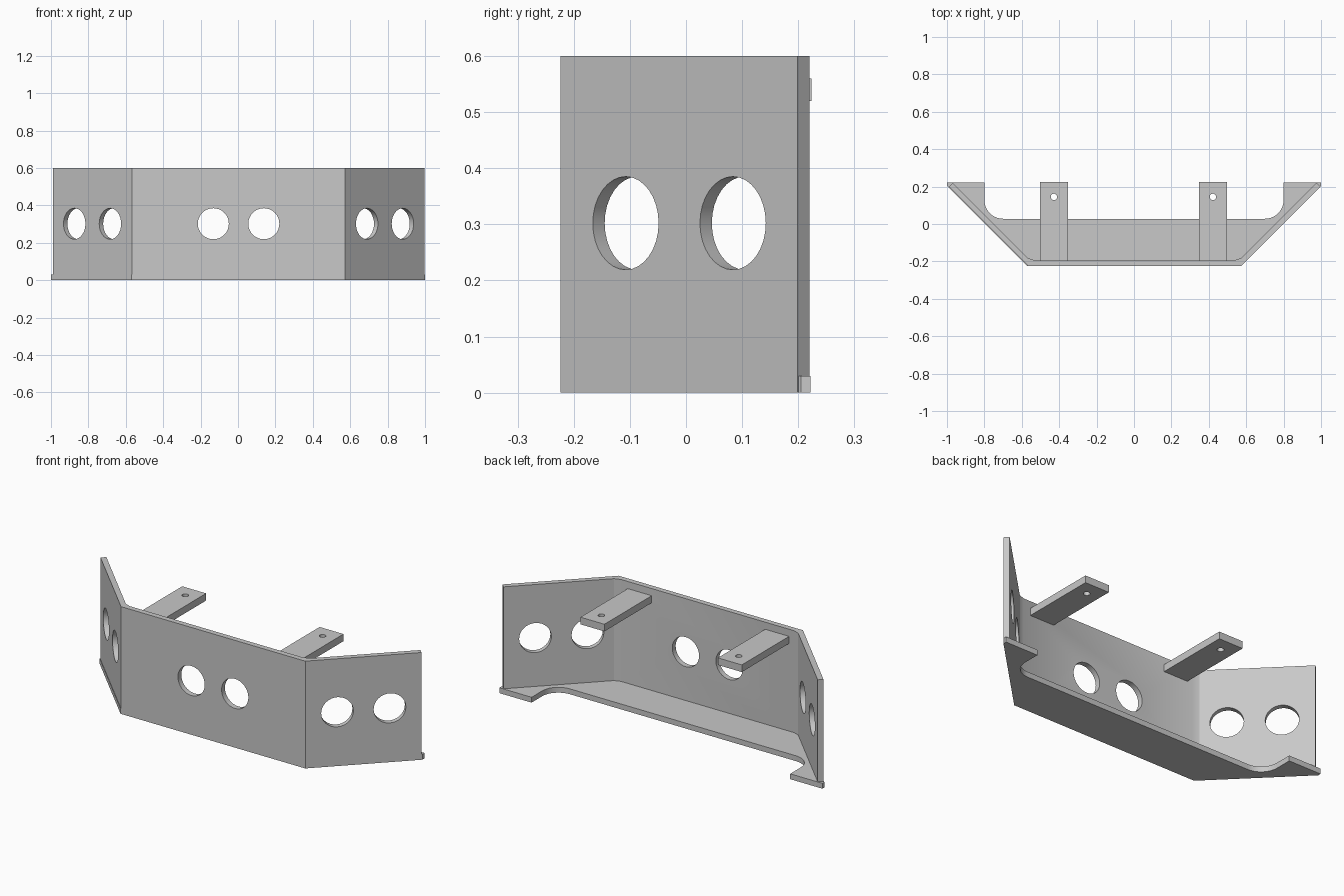
import bpy, bmesh, math
from mathutils import Vector, Matrix

cube = bpy.data.objects.get("Cube")
if cube:
    bpy.data.objects.remove(cube, do_unlink=True)

steel = bpy.data.materials.new("plain grey steel")
steel.use_nodes = True
GREY = (0.58, 0.58, 0.58, 1)
steel.diffuse_color = GREY
steel.node_tree.nodes["Principled BSDF"].inputs["Base Color"].default_value = GREY

HEIGHT, PLATE = 0.6, 0.03
FRONT, BACK = -0.224, 0.222
SHIFT = 0.003          # centre line of the walls
BEND = 0.57            # half width of the front wall
WING = 0.423           # wing run along x and y
HOLE_R = 0.083


def add_object(name, bm):
    bmesh.ops.recalc_face_normals(bm, faces=bm.faces[:])
    mesh = bpy.data.meshes.new(name)
    bm.to_mesh(mesh)
    bm.free()
    mesh.materials.append(steel)
    ob = bpy.data.objects.new(name, mesh)
    bpy.context.collection.objects.link(ob)
    return ob


def prism(name, outline, z0, z1):
    """Extrude a plan outline upwards."""
    bm = bmesh.new()
    face = bm.faces.new([bm.verts.new((x, y, z0)) for x, y in outline])
    up = bmesh.ops.extrude_face_region(bm, geom=[face])
    bmesh.ops.translate(bm, vec=(0, 0, z1 - z0),
                        verts=[v for v in up["geom"] if isinstance(v, bmesh.types.BMVert)])
    return add_object(name, bm)


def drill(ob, holes):
    """Cut round holes, each given as centre, axis and radius."""
    bm = bmesh.new()
    for centre, axis, radius in holes:
        turn = Vector(axis).to_track_quat('Z', 'Y').to_matrix().to_4x4()
        bmesh.ops.create_cone(bm, cap_ends=True, segments=32, radius1=radius, radius2=radius,
                              depth=0.2, matrix=Matrix.Translation(centre) @ turn)
    cutter = add_object("hole_cutter", bm)
    cutter.hide_render = True
    mod = ob.modifiers.new("holes", 'BOOLEAN')
    mod.operation, mod.solver, mod.object = 'DIFFERENCE', 'EXACT', cutter
    bpy.context.view_layer.objects.active = ob
    bpy.ops.object.modifier_apply(modifier=mod.name)
    bpy.data.objects.remove(cutter, do_unlink=True)


def smooth(ob):
    bpy.ops.object.select_all(action='DESELECT')
    ob.select_set(True)
    bpy.context.view_layer.objects.active = ob
    bpy.ops.object.shade_smooth_by_angle(angle=math.radians(25))


def mirrored(half):
    return half + [(-x, y) for x, y in reversed(half)]


# Bent wall: front panel and two angled wings, with a weld strip in each inner corner
d = PLATE * math.sqrt(0.5)
tip = (BEND + WING, FRONT + WING)
inner_half = [(BEND - 0.035, FRONT + PLATE), (BEND, FRONT + 2 * d), (tip[0] - d, tip[1] + d)]
outer_half = [(BEND, FRONT), tip]
half = outer_half + inner_half[::-1]
walls = prism("bent_wall", [(x + SHIFT, y) for x, y in mirrored(half)], 0, HEIGHT)

holes = []
for side in (-1, 1):
    holes.append(((SHIFT + side * 0.135, FRONT, 0.302), (0, 1, 0), HOLE_R))
    for run in (0.1165, 0.3075):
        holes.append(((SHIFT + side * (BEND + run), FRONT + run, 0.302), (side, -1, 0), HOLE_R))
drill(walls, holes)
smooth(walls)

# Floor plate with a filleted cut-out along the back
FILLET, EAR, EDGE = 0.1, 0.8, 0.028
arc = [(EAR - FILLET + FILLET * math.cos(a), EDGE + FILLET + FILLET * math.sin(a))
       for a in (-math.pi / 2 * i / 10 for i in range(11))]
floor_half = [(BEND, FRONT), (0.999, 0.205), (0.999, BACK), (EAR, BACK)] + arc
floor = prism("floor_plate", mirrored(floor_half), 0, PLATE)
smooth(floor)

# Mounting tabs at the back, each with a bolt hole
for name, x in (("right_mounting_tab", -0.428), ("left_mounting_tab", 0.422)):
    w, y0, y1 = 0.074, FRONT + PLATE - 0.005, 0.224
    tab = prism(name, [(x - w, y0), (x + w, y0), (x + w, y1), (x - w, y1)], 0.52, 0.56)
    drill(tab, [((x, 0.145, 0.54), (0, 0, 1), 0.017)])
    smooth(tab)
